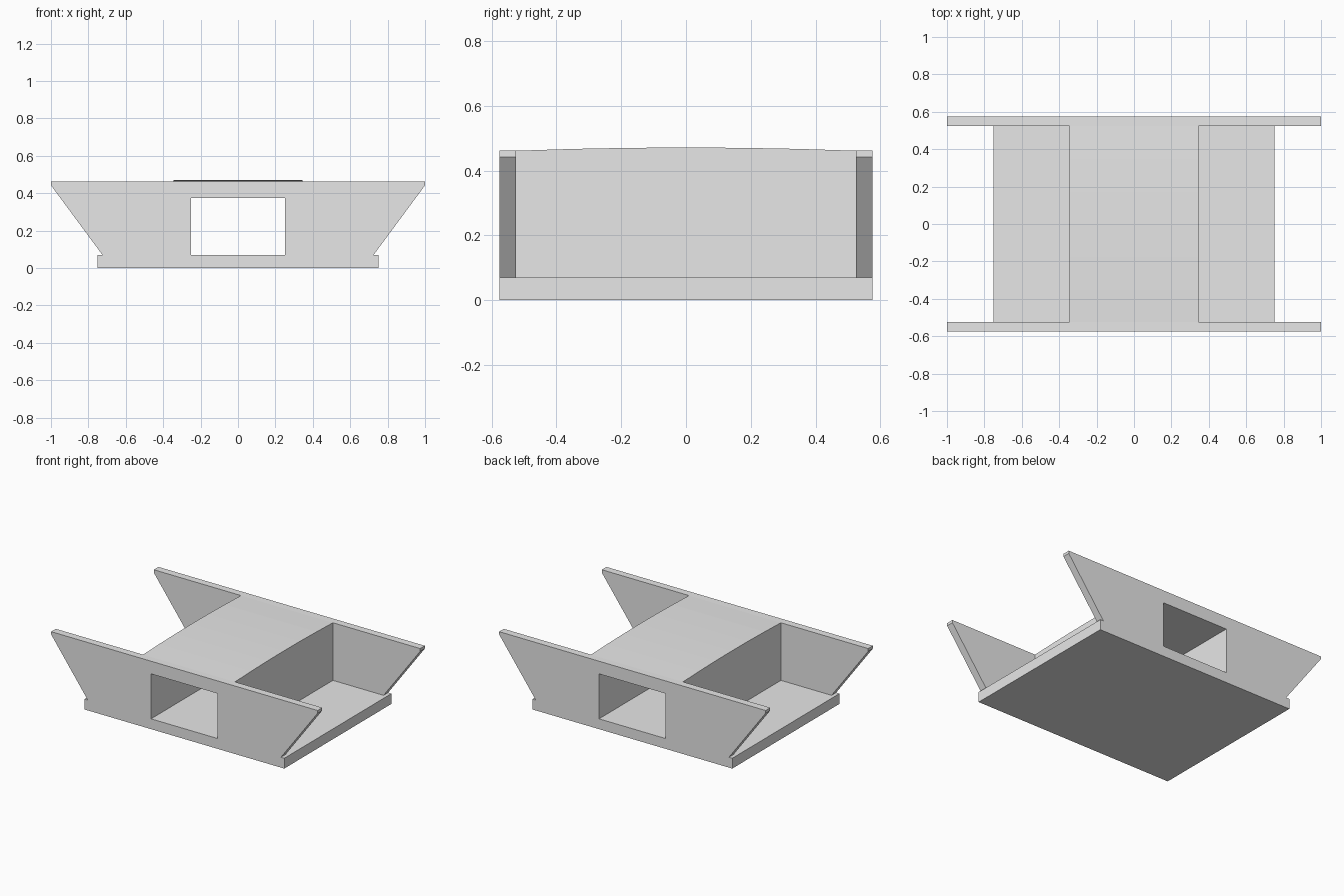
import bpy
import bmesh

if "Cube" in bpy.data.objects:
    bpy.data.objects.remove(bpy.data.objects["Cube"], do_unlink=True)

grey = bpy.data.materials.new("light grey")
grey.use_nodes = True
colour = (0.8, 0.8, 0.8, 1)
grey.diffuse_color = colour
grey.node_tree.nodes["Principled BSDF"].inputs["Base Color"].default_value = colour

HALF_Y, INNER_Y = 0.575, 0.525
BASE_X, BASE_TOP = 0.75, 0.07
TUNNEL_X, TUNNEL_TOP = 0.25, 0.375
BLOCK_X, RIM, CROWN = 0.345, 0.461, 0.471


def loft(name, sections):
    """Skin a series of (y, half outline) cross-sections mirrored about x = 0."""
    bm = bmesh.new()
    rings = []
    for y, half in sections:
        outline = half + [(-x, z) for x, z in reversed(half)]
        rings.append([bm.verts.new((x, y, z)) for x, z in outline])
    count = len(rings[0])
    for a, b in zip(rings, rings[1:]):
        for i in range(count):
            j = (i + 1) % count
            bm.faces.new((a[i], a[j], b[j], b[i]))
    bm.faces.new(rings[0])
    bm.faces.new(rings[-1])
    bmesh.ops.recalc_face_normals(bm, faces=bm.faces)
    mesh = bpy.data.meshes.new(name)
    bm.to_mesh(mesh)
    bm.free()
    mesh.materials.append(grey)
    obj = bpy.data.objects.new(name, mesh)
    bpy.context.collection.objects.link(obj)
    return obj


# Flat base slab
slab = [(BASE_X, 0), (BASE_X, BASE_TOP)]
loft("base_slab", [(-HALF_Y, slab), (HALF_Y, slab)])

# Flared end panels with the tunnel opening
opening = [(TUNNEL_X, TUNNEL_TOP), (TUNNEL_X, BASE_TOP)]
panel = opening + [(0.725, BASE_TOP), (1, 0.442), (1, RIM)]
for side, name in ((-1, "front_panel"), (1, "back_panel")):
    loft(name, [(side * HALF_Y, panel), (side * INNER_Y, panel)])

# Tunnel block with a gently crowned top
sections = []
for i in range(-3, 4):
    t = i / 3
    top = RIM + (CROWN - RIM) * (1 - t * t)
    sections.append((t * INNER_Y, opening + [(BLOCK_X, BASE_TOP), (BLOCK_X, top)]))
loft("tunnel_block", sections)
